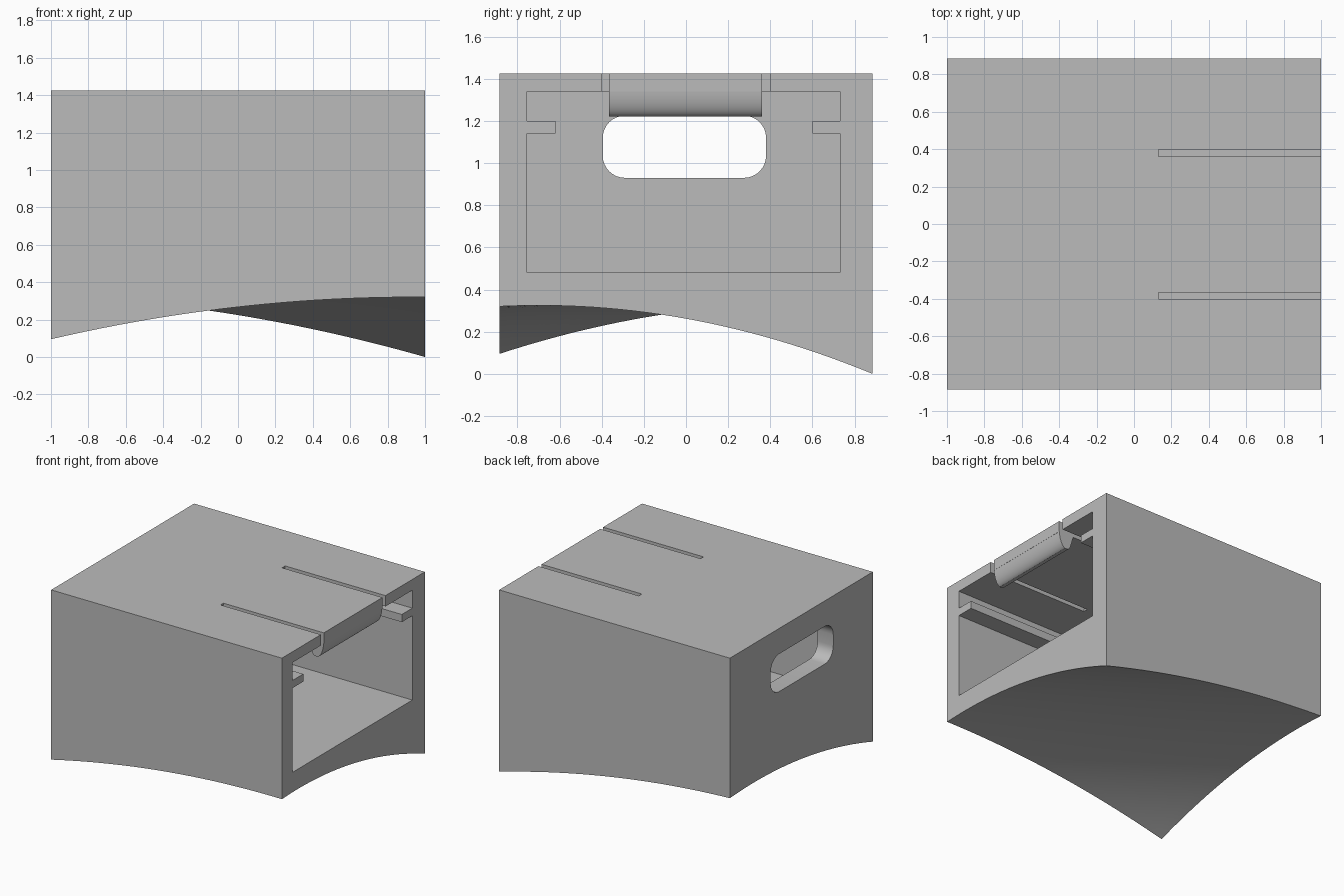
import bpy, bmesh, math

if "Cube" in bpy.data.objects:
    bpy.data.objects.remove(bpy.data.objects["Cube"])

W, D, H = 1.0, 0.885, 1.425      # half width, half depth, height
N = 28                           # curved underside resolution

grey = bpy.data.materials.new("plain grey")
grey.diffuse_color = (0.5, 0.5, 0.5, 1)
grey.use_nodes = True
grey.node_tree.nodes["Principled BSDF"].inputs["Base Color"].default_value = grey.diffuse_color


def make_object(name, bm):
    bmesh.ops.recalc_face_normals(bm, faces=bm.faces[:])
    mesh = bpy.data.meshes.new(name)
    bm.to_mesh(mesh)
    bm.free()
    mesh.materials.append(grey)
    ob = bpy.data.objects.new(name, mesh)
    bpy.context.collection.objects.link(ob)
    return ob


def prism(name, points, axis, a, b):
    """Extrude a profile along x (points are y,z) or along y (points are x,z)."""
    bm = bmesh.new()
    place = (lambda t, p: (t, p[0], p[1])) if axis == "x" else (lambda t, p: (p[0], t, p[1]))
    lo = [bm.verts.new(place(a, p)) for p in points]
    hi = [bm.verts.new(place(b, p)) for p in points]
    bm.faces.new(lo)
    bm.faces.new(hi[::-1])
    n = len(points)
    for i in range(n):
        j = (i + 1) % n
        bm.faces.new((lo[i], lo[j], hi[j], hi[i]))
    return make_object(name, bm)


def combine(body, tool, operation):
    mod = body.modifiers.new("cut", "BOOLEAN")
    mod.operation = operation
    mod.solver = "EXACT"
    mod.object = tool
    bpy.context.view_layer.objects.active = body
    bpy.ops.object.modifier_apply(modifier=mod.name)
    bpy.data.objects.remove(tool, do_unlink=True)


def underside(x, y):
    """Saddle-fitting arch: corner heights blended, plus a bulge each way."""
    u, v = (x + W) / (2 * W), (y + D) / (2 * D)
    flat = (1 - v) * (0.095 + u * 0.225) + v * (0.328 * (1 - u))
    return flat + 0.060 * (1 - x * x) + (0.11 + 0.02 * u) * (D * D - y * y)


# Block with the curved underside
bm = bmesh.new()
grid = []
for i in range(N + 1):
    x = -W + 2 * W * i / N
    grid.append([])
    for j in range(N + 1):
        y = -D + 2 * D * j / N
        grid[i].append(bm.verts.new((x, y, underside(x, y))))
for i in range(N):
    for j in range(N):
        bm.faces.new((grid[i][j], grid[i + 1][j], grid[i + 1][j + 1], grid[i][j + 1]))
t00, t10, t11, t01 = [bm.verts.new((x, y, H)) for x, y in ((-W, -D), (W, -D), (W, D), (-W, D))]
bm.faces.new((t00, t10, t11, t01))
bm.faces.new([grid[i][0] for i in range(N + 1)] + [t10, t00])
bm.faces.new([grid[i][N] for i in range(N + 1)] + [t11, t01])
bm.faces.new([grid[0][j] for j in range(N + 1)] + [t01, t00])
bm.faces.new([grid[N][j] for j in range(N + 1)] + [t11, t10])
body = make_object("housing", bm)

# Cavity open to the right, leaving a rail on each side wall
cavity = [(-0.755, 0.48), (0.73, 0.48), (0.73, 1.14), (0.60, 1.14), (0.60, 1.20), (0.73, 1.20),
          (0.73, 1.34), (-0.755, 1.34), (-0.755, 1.20), (-0.62, 1.20), (-0.62, 1.14), (-0.755, 1.14)]
combine(body, prism("cavity_cutter", cavity, "x", -0.865, 1.2), "DIFFERENCE")

# Rounded hole through the left wall
r, y0, y1, z0, z1 = 0.105, -0.395, 0.38, 0.93, 1.225
hole = []
for cy, cz, start in ((y1 - r, z1 - r, 0), (y0 + r, z1 - r, 90), (y0 + r, z0 + r, 180), (y1 - r, z0 + r, 270)):
    for k in range(9):
        a = math.radians(start + 90 * k / 8)
        hole.append((cy + r * math.cos(a), cz + r * math.sin(a)))
combine(body, prism("hole_cutter", hole, "x", -1.2, -0.7), "DIFFERENCE")

# Two slots freeing the spring tongue in the top
for ya, yb in ((-0.402, -0.366), (0.36, 0.398)):
    slot = [(ya, 1.28), (yb, 1.28), (yb, 1.6), (ya, 1.6)]
    combine(body, prism("slot_cutter", slot, "x", 0.13, 1.2), "DIFFERENCE")

# Curved catch hanging from the tongue's end
catch = [(0.87, 1.38), (1.0, 1.38)]
for k in range(11):
    a = math.radians(80 * k / 10)
    catch.append((0.935 + 0.065 * math.cos(a), 1.365 - 0.145 * math.sin(a)))
catch += [(0.915, 1.225), (0.90, 1.24), (0.87, 1.335)]
combine(body, prism("catch", catch, "y", -0.366, 0.36), "UNION")

# Smooth the curves, keep the corners sharp
bpy.ops.object.select_all(action="DESELECT")
body.select_set(True)
bpy.context.view_layer.objects.active = body
bpy.ops.object.shade_smooth_by_angle(angle=math.radians(25))
